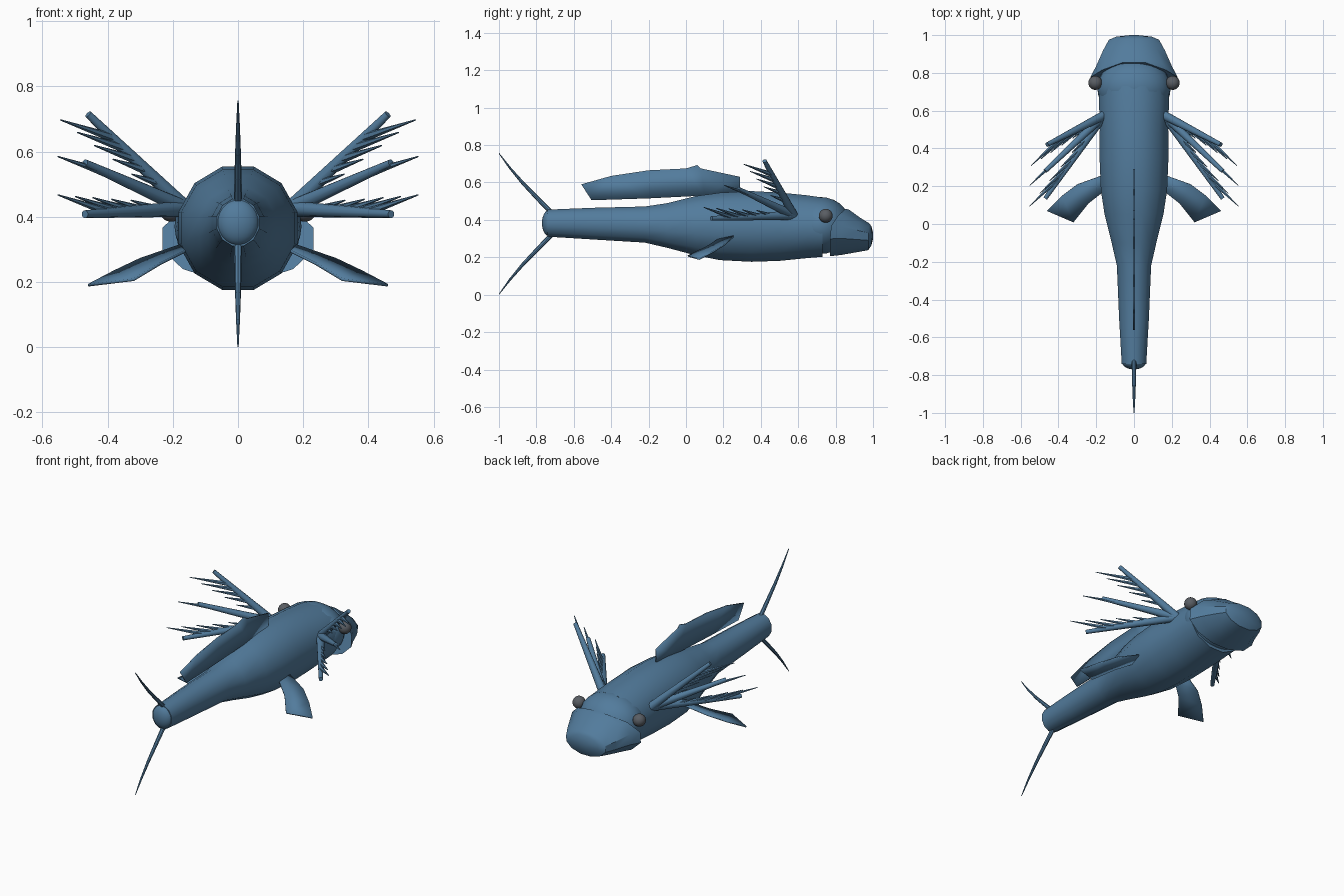
import bpy, bmesh, math
from mathutils import Vector

if "Cube" in bpy.data.objects:
    bpy.data.objects.remove(bpy.data.objects["Cube"], do_unlink=True)


def material(name, rgb):
    m = bpy.data.materials.new(name)
    m.use_nodes = True
    m.diffuse_color = (*rgb, 1)
    m.node_tree.nodes["Principled BSDF"].inputs["Base Color"].default_value = (*rgb, 1)
    return m


SKIN = material("blue skin", (0.085, 0.20, 0.335))
EYE = material("grey eye", (0.10, 0.11, 0.125))


def finish(name, bm, mat=SKIN, angle=40):
    bmesh.ops.recalc_face_normals(bm, faces=bm.faces)
    mesh = bpy.data.meshes.new(name)
    bm.to_mesh(mesh)
    bm.free()
    mesh.materials.append(mat)
    ob = bpy.data.objects.new(name, mesh)
    bpy.context.collection.objects.link(ob)
    bpy.ops.object.select_all(action='DESELECT')
    ob.select_set(True)
    bpy.context.view_layer.objects.active = ob
    bpy.ops.object.shade_smooth_by_angle(angle=math.radians(angle))
    return ob


def loft(name, sections, sides=12, slant=None, angle=40):
    """Skin rings given as (y, half width, bottom z, top z)."""
    bm = bmesh.new()
    rings = []
    for i, (y, w, lo, hi) in enumerate(sections):
        ring = []
        for k in range(sides):
            a = 2 * math.pi * (k + 0.5) / sides
            z = (hi + lo) / 2 + (hi - lo) / 2 * math.sin(a) * 1.03
            dy = slant[i] * max(0, math.sin(a)) ** 2 if slant else 0
            ring.append(bm.verts.new((w * 1.02 * math.cos(a), y + dy, z)))
        rings.append(ring)
    for a, b in zip(rings, rings[1:]):
        for k in range(sides):
            j = (k + 1) % sides
            bm.faces.new((a[k], a[j], b[j], b[k]))
    bm.faces.new(rings[0])
    bm.faces.new(rings[-1])
    return finish(name, bm, angle=angle)


def ball(name, center, radii, mat, u=24, v=14):
    bm = bmesh.new()
    bmesh.ops.create_uvsphere(bm, u_segments=u, v_segments=v, radius=1)
    for vert in bm.verts:
        vert.co = Vector(center) + Vector(c * r for c, r in zip(vert.co, radii))
    return finish(name, bm, mat, 60)


def spike(bm, start, end, r1, r2, sides=8):
    """Add a tapered cone between two points."""
    axis = end - start
    m = axis.to_track_quat('Z', 'Y').to_matrix().to_4x4()
    m.translation = (start + end) / 2
    bmesh.ops.create_cone(bm, cap_ends=True, segments=sides, radius1=r1,
                          radius2=r2, depth=axis.length, matrix=m)


def plate(name, points, thickness):
    bm = bmesh.new()
    bm.faces.new([bm.verts.new(p) for p in points])
    bmesh.ops.triangulate(bm, faces=bm.faces[:])
    ob = finish(name, bm)
    mod = ob.modifiers.new("thickness", 'SOLIDIFY')
    mod.thickness, mod.offset = thickness, 0
    return ob


# Body and rounded tail end
loft("body", [
    (-0.74, 0.066, 0.31, 0.455), (-0.5, 0.08, 0.295, 0.465),
    (-0.22, 0.092, 0.278, 0.472), (-0.1, 0.12, 0.25, 0.49),
    (0.05, 0.158, 0.21, 0.528), (0.18, 0.178, 0.184, 0.546),
    (0.35, 0.185, 0.175, 0.555), (0.5, 0.184, 0.18, 0.547),
    (0.65, 0.188, 0.195, 0.532), (0.73, 0.188, 0.202, 0.52)])
ball("tail_tip", (0, -0.73, 0.383), (0.064, 0.04, 0.071), SKIN)

# Head and flared snout
ball("head", (0, 0.72, 0.37), (0.195, 0.16, 0.152), SKIN)
loft("snout", [
    (0.77, 0.235, 0.205, 0.46), (0.83, 0.205, 0.212, 0.455),
    (0.92, 0.165, 0.228, 0.41), (0.975, 0.135, 0.238, 0.382),
    (0.992, 0.095, 0.265, 0.365), (1.0, 0.02, 0.30, 0.33)],
    slant=[0.09, 0.045, 0.015, 0.005, 0, 0], angle=35)

# Dorsal fin
dorsal = [(-0.56, 0.59), (-0.4, 0.635), (-0.2, 0.665), (0, 0.675), (0.06, 0.693),
          (0.08, 0.675), (0.29, 0.63), (0.29, 0.545), (0.1, 0.53), (-0.2, 0.515), (-0.505, 0.505)]
plate("dorsal_fin", [(0, y, z) for y, z in dorsal], 0.008)

# Curved tail whips, upper and lower
for side, name in ((1, "upper_tail_whip"), (-1, "lower_tail_whip")):
    bm = bmesh.new()
    path = [(-0.72, 0.06, 0.013), (-0.8, 0.142, 0.011), (-0.87, 0.215, 0.009),
            (-0.94, 0.297, 0.006), (-1.0, 0.377, 0.002)]
    for (y0, z0, r0), (y1, z1, r1) in zip(path, path[1:]):
        spike(bm, Vector((0, y0, 0.379 + side * z0)), Vector((0, y1, 0.379 + side * z1)), r0, r1)
    for v in bm.verts:
        v.co.z = max(v.co.z, 0)
    finish(name, bm)

# Paired parts: eyes, belly fins and feathery gills
barb = Vector((0.16, -0.15, 0.055))
for s, label in ((1, "left"), (-1, "right")):
    ball(label + "_eye", (s * 0.205, 0.747, 0.422), (0.037,) * 3, EYE)

    outline = [(0.16, 0.26, 0.318), (0.3, 0.21, 0.27), (0.38, 0.15, 0.232),
               (0.46, 0.07, 0.19), (0.32, 0.01, 0.207), (0.24, 0.11, 0.255), (0.15, 0.18, 0.3)]
    plate(label + "_belly_fin", [(s * x, y, z) for x, y, z in outline], 0.008)

    tips = {"upper": (0.46, 0.42, 0.715), "middle": (0.47, 0.28, 0.565), "lower": (0.47, 0.135, 0.408)}
    for level, tip in tips.items():
        bm = bmesh.new()
        root, end = Vector((0.16, 0.575, 0.425)), Vector(tip)
        spike(bm, root, end, 0.025, 0.012, 10)
        for t, size in ((0.26, 0.55), (0.4, 0.65), (0.52, 0.78), (0.64, 0.88), (0.75, 1)):
            base = root.lerp(end, t)
            spike(bm, base, base + barb * size, 0.014, 0.002, 6)
        for v in bm.verts:
            v.co.x *= s
        finish(f"{label}_{level}_gill", bm)
